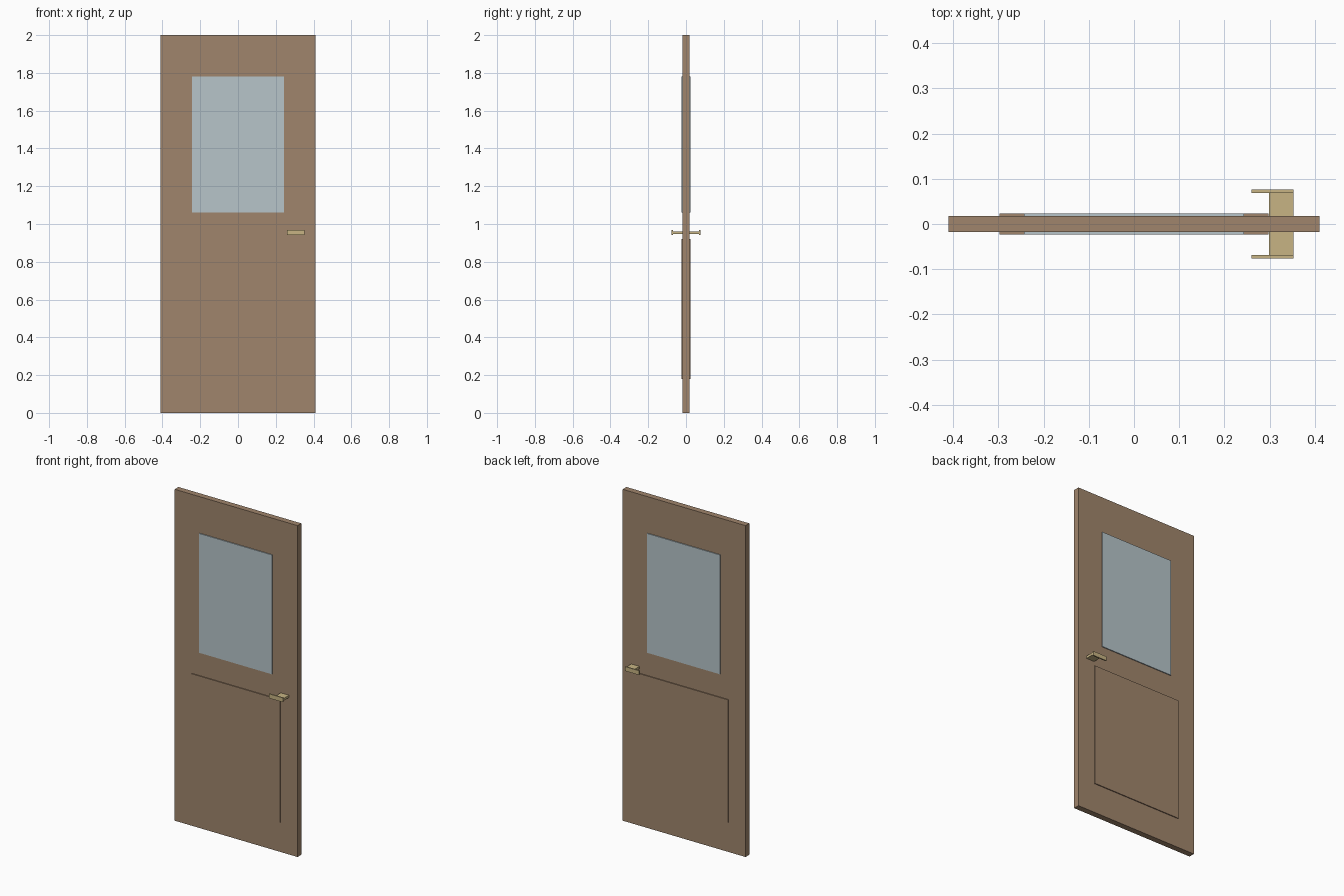
import bpy

cube = bpy.data.objects.get("Cube")
if cube:
    bpy.data.objects.remove(cube, do_unlink=True)


def material(name, rgb):
    mat = bpy.data.materials.new(name)
    mat.use_nodes = True
    color = (*rgb, 1.0)
    mat.diffuse_color = color
    mat.node_tree.nodes["Principled BSDF"].inputs["Base Color"].default_value = color
    return mat


wood = material("brown wood", (0.35, 0.235, 0.15))
glass = material("pale blue glass", (0.474, 0.558, 0.591))
brass = material("brass", (0.571, 0.456, 0.227))


def box(name, x, y, z, mat):
    """Box spanning the given (low, high) ranges."""
    spans = (x, y, z)
    bpy.ops.mesh.primitive_cube_add(size=1, location=[(a + b) / 2 for a, b in spans])
    obj = bpy.context.object
    obj.name = name
    obj.scale = [abs(b - a) for a, b in spans]
    bpy.ops.object.transform_apply(location=False, rotation=False, scale=True)
    obj.data.materials.append(mat)
    return obj


# Door slab
box("door_slab", (-0.41, 0.41), (-0.018, 0.018), (0, 2), wood)

# Raised panel, window pane and lever handle on each face
for side, s in (("front", -1), ("back", 1)):
    def depth(a, b):
        return tuple(sorted((s * a, s * b)))

    box(side + "_lower_panel", (-0.297, 0.297), depth(0.015, 0.0235), (0.18, 0.92), wood)
    box(side + "_window_pane", (-0.243, 0.243), depth(0.015, 0.0235), (1.06, 1.78), glass)
    box(side + "_handle_stem", (0.298, 0.353), depth(0.015, 0.07), (0.947, 0.961), brass)
    box(side + "_handle_lever", (0.26, 0.353), depth(0.069, 0.0765), (0.941, 0.967), brass)
